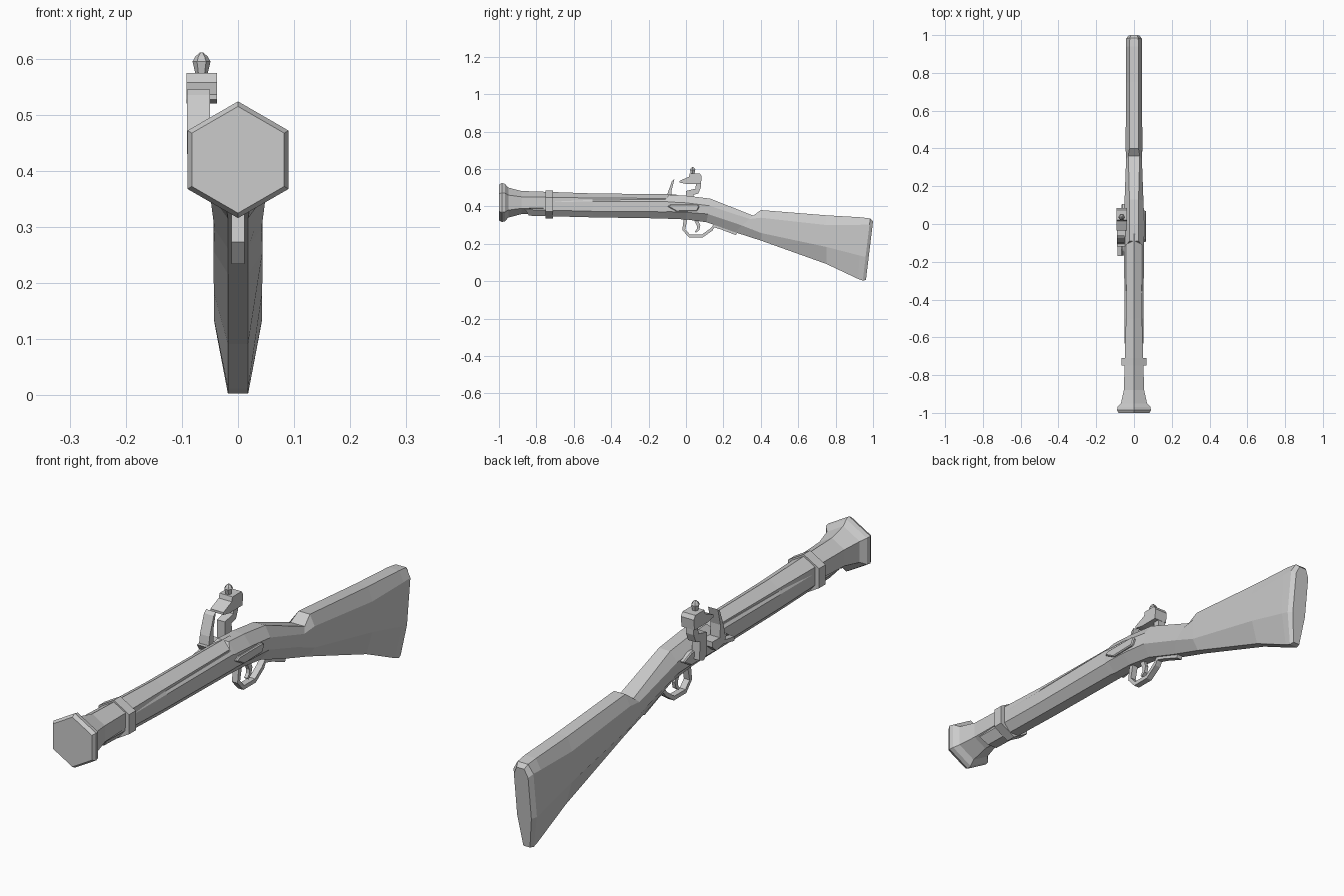
import bpy, bmesh
from math import sin, cos, pi


def loft(name, rings):
    """Skin equal-length rings of points and cap both ends."""
    bm = bmesh.new()
    vs = [[bm.verts.new(p) for p in r] for r in rings]
    n = len(vs[0])
    for a, b in zip(vs, vs[1:]):
        for i in range(n):
            j = (i + 1) % n
            bm.faces.new((a[i], a[j], b[j], b[i]))
    bm.faces.new(vs[0])
    bm.faces.new(vs[-1])
    bmesh.ops.recalc_face_normals(bm, faces=bm.faces)
    me = bpy.data.meshes.new(name)
    bm.to_mesh(me)
    bm.free()
    ob = bpy.data.objects.new(name, me)
    bpy.context.collection.objects.link(ob)
    return ob


def hex_y(y, r, cz, n=6):
    """Hexagon around the y axis with a point up."""
    return [(r * sin(2 * pi * i / n), y, cz + r * cos(2 * pi * i / n)) for i in range(n)]


def prism(name, profile, x0, x1, bevel=0.0):
    """Side profile (y, z) extruded across x."""
    ob = loft(name, [[(x, y, z) for y, z in profile] for x in (x0, x1)])
    if bevel:
        m = ob.modifiers.new("bevel", 'BEVEL')
        m.width, m.segments = bevel, 1
    return ob


def strip(name, path, hw):
    """Bar with a diamond-bevelled section following (y, z, thickness) in the side plane."""
    rings = []
    for i, (y, z, t) in enumerate(path):
        a, b = path[max(i - 1, 0)], path[min(i + 1, len(path) - 1)]
        dy, dz = b[0] - a[0], b[1] - a[1]
        l = (dy * dy + dz * dz) ** 0.5
        ny, nz = -dz / l * t / 2, dy / l * t / 2
        rings.append([(sx, y + s * ny, z + s * nz)
                      for sx, s in ((-hw, 1), (hw, 1), (hw, -1), (-hw, -1))])
    return loft(name, rings)


# Hexagonal barrel with flared muzzle
loft("barrel", [hex_y(y, r, 0.42) for y, r in (
    (-1, .095), (-.985, .104), (-.968, .1), (-.95, .08), (-.88, .062),
    (-.5, .049), (-.05, .044))])

# Stock: yt, zt, yb, zb, half widths (top, middle, bottom), side corner fractions
stations = [
    (-.89, .432, -.84, .35, .043, .047, .02, .1, .6),
    (-.5, .434, -.5, .341, .043, .05, .022, .1, .65),
    (-.11, .437, -.11, .335, .043, .053, .022, .1, .65),
    (-.09, .462, -.09, .333, .024, .054, .02, .3, .7),
    (.0, .457, .0, .33, .024, .055, .02, .3, .7),
    (.13, .441, .11, .315, .024, .05, .018, .3, .65),
    (.36, .35, .26, .262, .03, .042, .018, .2, .6),
    (.40, .38, .40, .217, .024, .044, .018, .25, .75),
    (.75, .352, .75, .092, .024, .043, .018, .2, .65),
    (.94, .341, .92, .012, .024, .043, .018, .12, .62),
    (.985, .335, .945, .003, .022, .042, .018, .1, .62),
    (1.0, .32, .962, .006, .016, .03, .014, .1, .62),
]


def stock_ring(yt, zt, yb, zb, tw, w, bw, f1, f2):
    half = [(h, yt + f * (yb - yt), zt + f * (zb - zt))
            for h, f in ((tw, 0), (w, f1), (w, f2), (bw, 1))]
    return half + [(-x, y, z) for x, y, z in reversed(half)]


loft("stock", [stock_ring(*s) for s in stations])

# Band holding barrel and stock together
loft("barrel_band", [hex_y(y, .075, .409) for y in (-.75, -.71)])

# Side plate (right) and lock plate (left)
prism("side_plate", [(-.1, .4), (-.08, .411), (.06, .411), (.072, .4), (.06, .375), (-.05, .372)],
      .045, .063, .004)
prism("lock_plate", [(-.17, .4), (-.14, .42), (.06, .42), (.11, .4), (.06, .37), (-.1, .37)],
      -.066, -.045, .004)

# Flash pan, its spring and the frizzen
prism("flash_pan", [(-.12, .432), (-.03, .432), (-.03, .412), (-.055, .39), (-.1, .4)], -.09, -.045)
prism("frizzen_spring", [(-.17, .4), (-.1, .412), (-.09, .4), (-.165, .385)], -.088, -.06)
prism("frizzen", [(-.105, .43), (-.075, .43), (-.078, .48), (-.062, .545), (-.075, .535), (-.1, .465)],
      -.091, -.05)

# Hammer: curved neck, jaw and clamp screw
prism("hammer_neck", [(.0, .395), (.02, .38), (.045, .39), (.04, .462), (.066, .468), (.079, .5),
                      (.079, .535), (.056, .535), (.05, .494), (.0, .482)], -.088, -.055)
prism("hammer_jaw", [(-.035, .527), (.0, .52), (.08, .52), (.084, .56), (.075, .575), (.02, .575),
                     (.015, .558), (-.035, .536)], -.092, -.037)
loft("clamp_screw", [[(-.065 + r * cos(i * pi / 3), .036 + r * sin(i * pi / 3), z) for i in range(6)]
                     for z, r in ((.565, .009), (.595, .016), (.604, .011), (.611, .003))])

# Trigger guard and trigger
strip("trigger_guard", [(-.002, .335, .02), (-.012, .275, .016), (.018, .242, .016), (.088, .242, .016),
                        (.135, .275, .016), (.15, .295, .016), (.19, .285, .018), (.27, .252, .014)], .012)
strip("trigger", [(.05, .335, .02), (.068, .295, .018), (.064, .275, .014), (.05, .262, .008)], .007)
